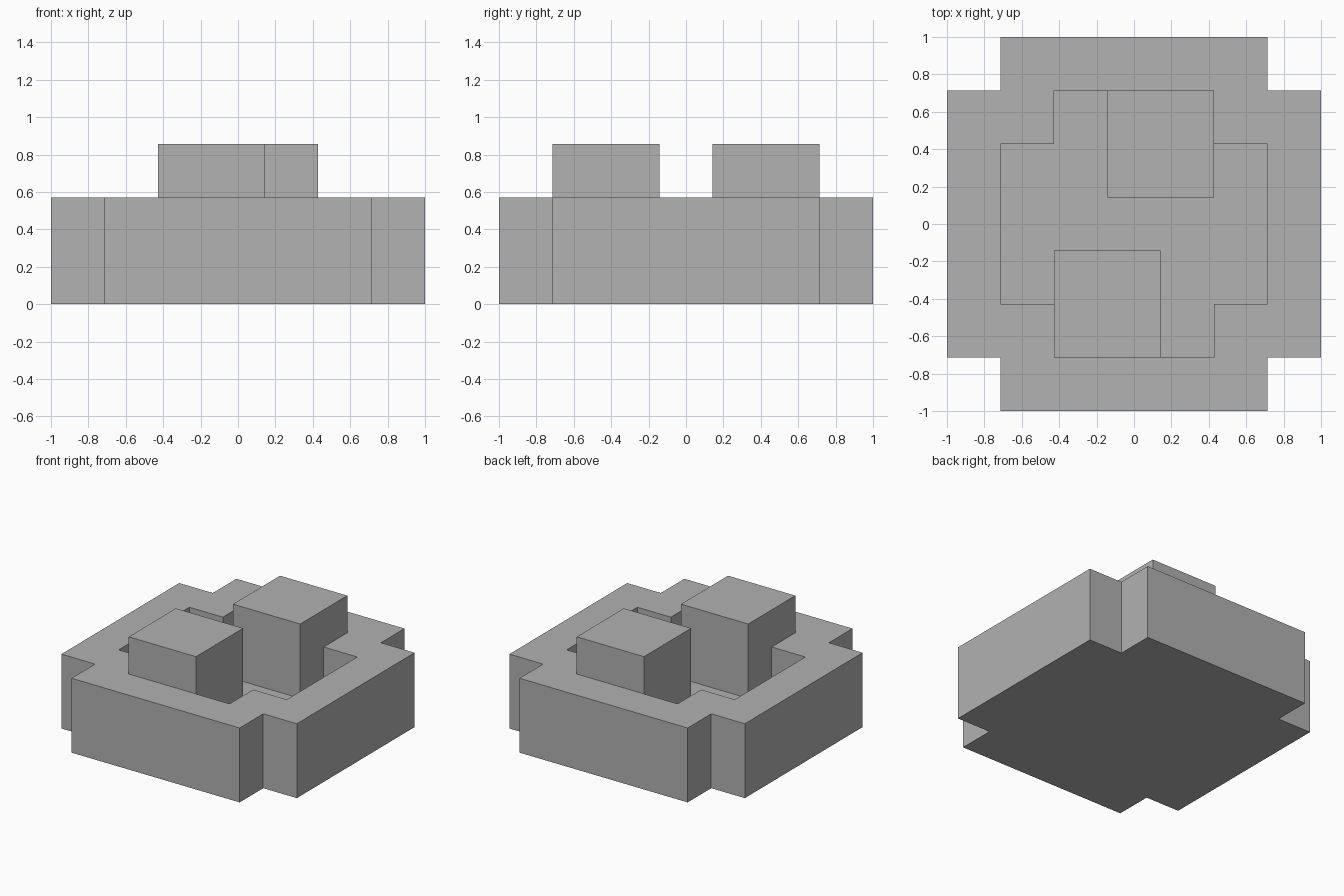
import bpy
import bmesh

cube = bpy.data.objects.get("Cube")
if cube:
    bpy.data.objects.remove(cube, do_unlink=True)

U = 1 / 7  # grid module; the tray is 14 modules wide

grey = bpy.data.materials.new("plain grey")
grey.use_nodes = True
grey.diffuse_color = (0.445, 0.445, 0.445, 1)
grey.node_tree.nodes["Principled BSDF"].inputs["Base Color"].default_value = grey.diffuse_color


def finish(bm, name):
    bmesh.ops.recalc_face_normals(bm, faces=bm.faces)
    mesh = bpy.data.meshes.new(name)
    bm.to_mesh(mesh)
    bm.free()
    mesh.materials.append(grey)
    obj = bpy.data.objects.new(name, mesh)
    bpy.context.collection.objects.link(obj)
    return obj


def cross_ring(bm, reach, arm, z):
    """Twelve vertices of a plus-shaped outline, counter-clockwise."""
    ring = []
    x, y = 1, 0
    for _ in range(4):
        # each quarter turn adds one arm end and the inner corner after it
        for along, across in ((reach, -arm), (reach, arm), (arm, arm)):
            ring.append(bm.verts.new(((x * along - y * across) * U,
                                      (y * along + x * across) * U, z * U)))
        x, y = -y, x
    return ring


# Tray: outer wall, rim, inner wall and recessed floor
bm = bmesh.new()
rings = [cross_ring(bm, *r) for r in ((7, 5, 0), (7, 5, 4), (5, 3, 4), (5, 3, 2))]
for low, high in zip(rings, rings[1:]):
    for i in range(12):
        j = (i + 1) % 12
        bm.faces.new((low[i], low[j], high[j], high[i]))
bm.faces.new(rings[0])
bm.faces.new(rings[-1])
finish(bm, "cross_tray")

# Two square blocks standing on the floor, half a turn apart
for name, side in (("front_block", -1), ("back_block", 1)):
    bm = bmesh.new()
    bmesh.ops.create_cube(bm, size=4 * U)
    bmesh.ops.translate(bm, verts=bm.verts, vec=(side * U, side * 3 * U, 4 * U))
    finish(bm, name)
